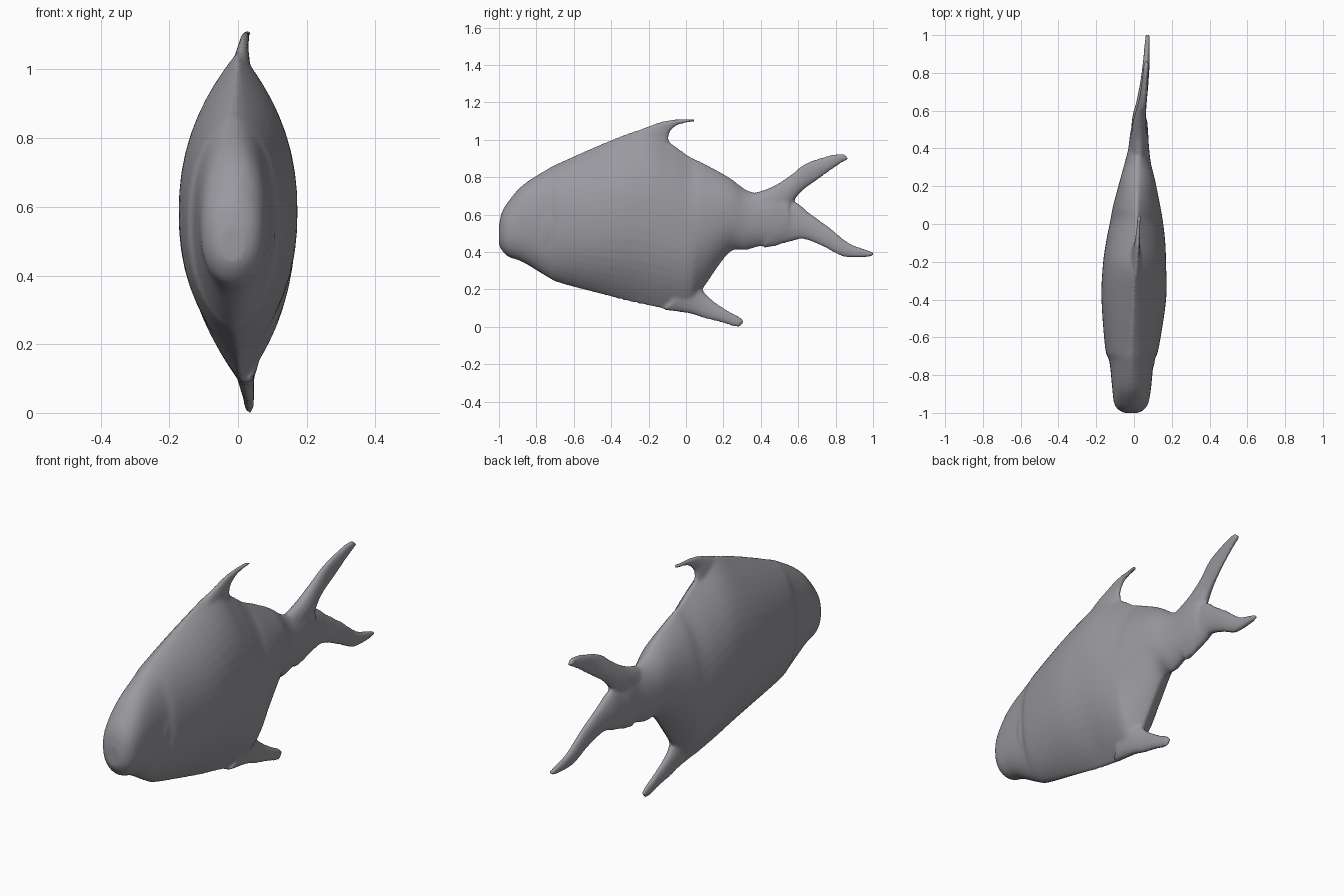
import bpy, bmesh, math

grey = bpy.data.materials.new("slate_grey")
grey.diffuse_color = (0.32, 0.32, 0.35, 1)


def skin(bm, rings):
    """Bridge a list of point rings into a closed tube."""
    loops = [[bm.verts.new(p) for p in ring] for ring in rings]
    n = len(loops[0])
    for a, b in zip(loops, loops[1:]):
        for i in range(n):
            j = (i + 1) % n
            bm.faces.new((a[i], a[j], b[j], b[i]))
    bm.faces.new(loops[0][::-1])
    bm.faces.new(loops[-1])


def spline(rows, steps=5):
    """Catmull-Rom smoothing of rows of numbers."""
    pts = [rows[0]] + rows + [rows[-1]]
    out = []
    for p0, p1, p2, p3 in zip(pts, pts[1:], pts[2:], pts[3:]):
        for s in range(steps):
            t = s / steps
            out.append([b + 0.5 * t * (c - a + t * (2*a - 5*b + 4*c - d + t * (3*(b - c) + d - a)))
                        for a, b, c, d in zip(p0, p1, p2, p3)])
    return out + [rows[-1]]


def body_ring(row, n=48):
    y, zb, zt, xl, xr, r = row
    zc, h = (zb + zt) / 2, (zt - zb) / 2
    xc, w = (xl + xr) / 2, (xr - xl) / 2
    pts = []
    for i in range(n):
        a = 2 * math.pi * i / n
        t = math.cos(a)
        x = w * max(0.0, 1 - abs(t) ** 2.3) ** r
        pts.append((xc + math.copysign(x, math.sin(a)), y, zc + h * t))
    return pts


def fin_ring(row, n=16):
    y1, z1, y2, z2, xc, th = row
    pts = []
    for i in range(n):
        a = 2 * math.pi * i / n
        t = (1 + math.cos(a)) / 2
        pts.append((xc + th * math.sin(a), y1 + (y2 - y1) * t, z1 + (z2 - z1) * t))
    return pts


# body: y, bottom, top, left, right, edge sharpness (0.5 round, 1 keeled)
body = [
    (-1.00, 0.44, 0.54, -0.05, 0.02, 0.5),
    (-0.985, 0.41, 0.61, -0.08, 0.05, 0.5),
    (-0.95, 0.375, 0.67, -0.105, 0.075, 0.5),
    (-0.87, 0.345, 0.76, -0.115, 0.09, 0.5),
    (-0.73, 0.26, 0.85, -0.13, 0.105, 0.6),
    (-0.66, 0.23, 0.885, -0.152, 0.13, 0.7),
    (-0.40, 0.16, 1.00, -0.172, 0.17, 0.9),
    (-0.22, 0.115, 1.055, -0.165, 0.17, 1.0),
    (-0.09, 0.09, 0.99, -0.147, 0.165, 1.0),
    (0.02, 0.09, 0.915, -0.125, 0.152, 1.0),
    (0.09, 0.20, 0.88, -0.112, 0.14, 0.9),
    (0.23, 0.395, 0.80, -0.075, 0.112, 0.75),
    (0.32, 0.41, 0.735, -0.05, 0.09, 0.7),
    (0.40, 0.43, 0.715, -0.03, 0.08, 0.7),
    (0.48, 0.43, 0.74, -0.02, 0.075, 0.7),
    (0.55, 0.47, 0.70, 0.0, 0.07, 0.7),
]

# fins: leading edge y, z, trailing edge y, z, centre x, half thickness
fins = {
    "dorsal": [(-0.36, 0.98, -0.08, 0.93, 0.01, 0.035),
               (-0.28, 1.04, -0.09, 1.00, 0.01, 0.025),
               (-0.17, 1.085, -0.085, 1.04, 0.015, 0.016),
               (-0.10, 1.105, -0.05, 1.075, 0.02, 0.013),
               (-0.04, 1.11, -0.01, 1.088, 0.023, 0.012),
               (0.045, 1.115, 0.045, 1.097, 0.028, 0.010)],
    "anal": [(-0.12, 0.09, 0.08, 0.28, 0.02, 0.045),
             (0.02, 0.07, 0.09, 0.20, 0.022, 0.03),
             (0.10, 0.045, 0.14, 0.145, 0.025, 0.022),
             (0.19, 0.023, 0.22, 0.09, 0.03, 0.017),
             (0.25, 0.003, 0.285, 0.055, 0.032, 0.014),
             (0.285, -0.002, 0.312, 0.03, 0.033, 0.011)],
    "tail_upper": [(0.34, 0.71, 0.50, 0.55, 0.025, 0.045),
                   (0.45, 0.745, 0.57, 0.66, 0.028, 0.038),
                   (0.55, 0.805, 0.62, 0.725, 0.035, 0.028),
                   (0.64, 0.875, 0.71, 0.79, 0.05, 0.02),
                   (0.77, 0.918, 0.80, 0.855, 0.06, 0.016),
                   (0.84, 0.928, 0.87, 0.898, 0.066, 0.013)],
    "tail_lower": [(0.42, 0.42, 0.48, 0.66, 0.025, 0.045),
                   (0.56, 0.455, 0.58, 0.67, 0.028, 0.036),
                   (0.63, 0.468, 0.66, 0.61, 0.04, 0.028),
                   (0.73, 0.43, 0.77, 0.53, 0.055, 0.022),
                   (0.84, 0.375, 0.87, 0.45, 0.065, 0.018),
                   (0.95, 0.37, 0.96, 0.415, 0.07, 0.014),
                   (1.005, 0.382, 1.005, 0.40, 0.072, 0.011)],
}

bm = bmesh.new()
skin(bm, [body_ring(r) for r in spline(body)])
for rows in fins.values():
    skin(bm, [fin_ring(r) for r in spline(rows)])

# gill cover bulges behind the head, one each side
for side, x0 in ((-1, -0.095), (1, 0.075)):
    ball = bmesh.ops.create_uvsphere(bm, u_segments=20, v_segments=12, radius=1)["verts"]
    for v in ball:
        v.co = (x0 + v.co.x * 0.035, -0.72 + v.co.y * 0.06 + 0.02 * v.co.z, 0.55 + v.co.z * 0.13)

bmesh.ops.recalc_face_normals(bm, faces=bm.faces)
mesh = bpy.data.meshes.new("fish")
bm.to_mesh(mesh)
bm.free()
mesh.materials.append(grey)
fish = bpy.data.objects.new("fish", mesh)
bpy.context.collection.objects.link(fish)

# fuse body and fins into one smooth skin
fuse = fish.modifiers.new("fuse", 'REMESH')
fuse.mode = 'VOXEL'
fuse.voxel_size = 0.009
fuse.use_smooth_shade = True
soft = fish.modifiers.new("soften", 'SMOOTH')
soft.factor = 0.5
soft.iterations = 5
